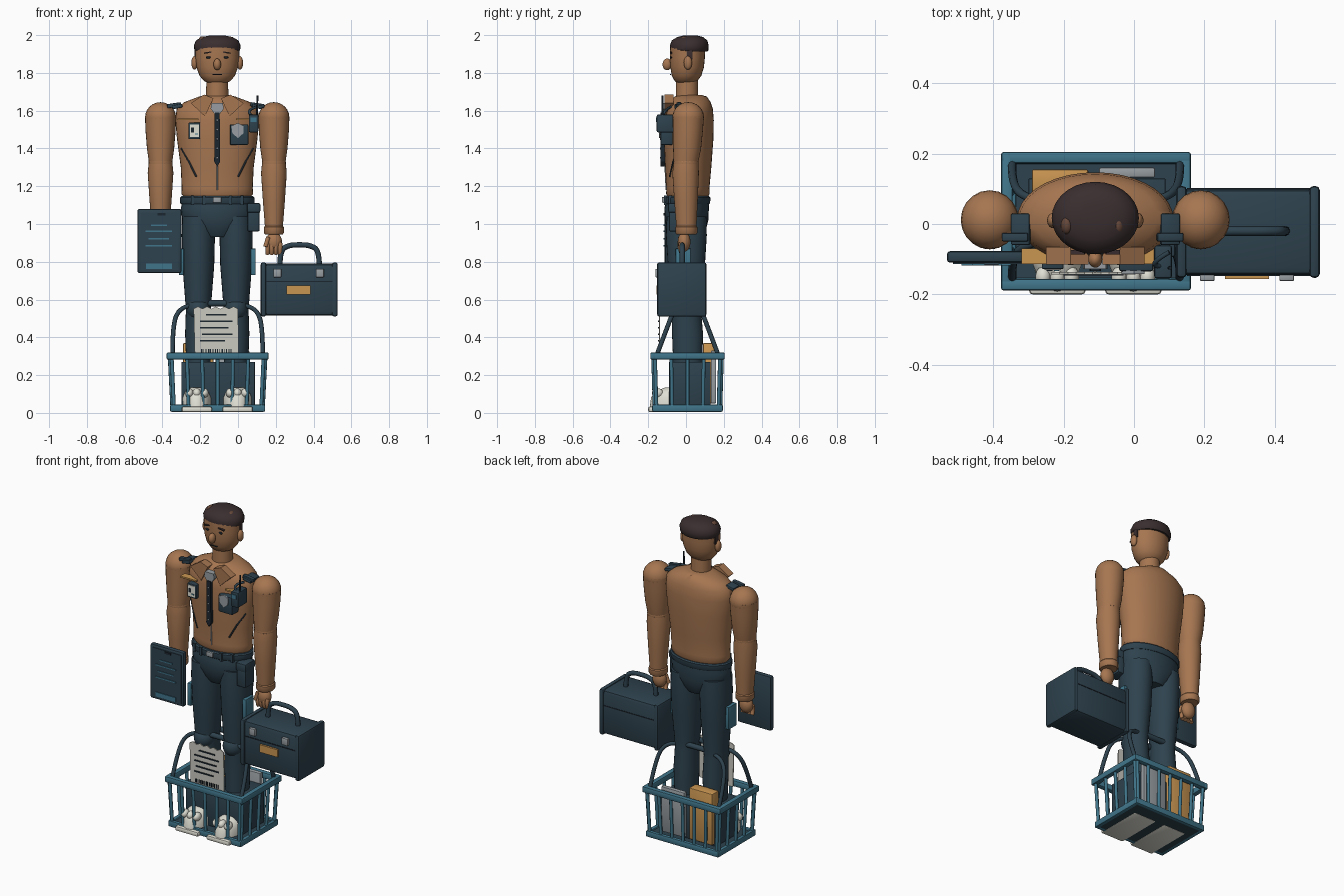
import bpy, bmesh, math
from mathutils import Vector

CX = -0.11  # centre line of the figure


def mat(name, r, g, b):
    m = bpy.data.materials.new(name)
    lin = [((c / 255 + 0.055) / 1.055) ** 2.4 for c in (r, g, b)]
    m.diffuse_color = (*lin, 1)
    return m


TAN = mat("tan", 166, 118, 81)
NAVY = mat("navy", 46, 66, 78)
TEAL = mat("teal", 64, 117, 138)
WHITE = mat("off_white", 224, 223, 212)
PAPER = mat("paper", 203, 202, 192)
GOLD = mat("gold", 202, 150, 82)
HAIR = mat("hair_dark", 58, 46, 47)
CURL = mat("hair_brown", 102, 72, 58)
GREY = mat("grey", 152, 158, 162)
INK = mat("ink", 28, 38, 46)


def finish(name, bm, m, smooth=True):
    bmesh.ops.recalc_face_normals(bm, faces=bm.faces)
    me = bpy.data.meshes.new(name)
    bm.to_mesh(me)
    bm.free()
    me.materials.append(m)
    o = bpy.data.objects.new(name, me)
    bpy.context.collection.objects.link(o)
    if smooth:
        bpy.ops.object.select_all(action='DESELECT')
        o.select_set(True)
        bpy.context.view_layer.objects.active = o
        bpy.ops.object.shade_smooth_by_angle(angle=math.radians(40))
    return o


def box(name, x0, x1, y0, y1, z0, z1, m, bevel=0.0, rot=(0, 0, 0)):
    bm = bmesh.new()
    bmesh.ops.create_cube(bm, size=1)
    for v in bm.verts:
        v.co = Vector((v.co.x * (x1 - x0), v.co.y * (y1 - y0), v.co.z * (z1 - z0)))
    if bevel:
        bmesh.ops.bevel(bm, geom=bm.edges[:], offset=bevel, segments=2, affect='EDGES', profile=0.5)
    o = finish(name, bm, m, bevel > 0)
    o.location = ((x0 + x1) / 2, (y0 + y1) / 2, (z0 + z1) / 2)
    o.rotation_euler = rot
    return o


def ball(name, c, r, m):
    bm = bmesh.new()
    bmesh.ops.create_uvsphere(bm, u_segments=20, v_segments=12, radius=1)
    for v in bm.verts:
        v.co = Vector((v.co.x * r[0] + c[0], v.co.y * r[1] + c[1], v.co.z * r[2] + c[2]))
    return finish(name, bm, m)


def loft(name, rings, m, n=28):
    """Stack of elliptical rings (z, cx, cy, rx, ry)."""
    bm = bmesh.new()
    loops = [[bm.verts.new((cx + rx * math.cos(2 * math.pi * i / n), cy + ry * math.sin(2 * math.pi * i / n), z))
              for i in range(n)] for z, cx, cy, rx, ry in rings]
    for a, b in zip(loops, loops[1:]):
        for i in range(n):
            bm.faces.new((a[i], a[(i + 1) % n], b[(i + 1) % n], b[i]))
    bm.faces.new(loops[0])
    bm.faces.new(loops[-1])
    return finish(name, bm, m)


def tube(name, pts, r, m, smooth=False):
    cu = bpy.data.curves.new(name, 'CURVE')
    cu.dimensions, cu.bevel_depth, cu.bevel_resolution, cu.use_fill_caps = '3D', r, 2, True
    sp = cu.splines.new('NURBS' if smooth else 'POLY')
    sp.points.add(len(pts) - 1)
    for p, q in zip(sp.points, pts):
        p.co = (*q, 1)
    if smooth:
        sp.order_u, sp.use_endpoint_u, sp.resolution_u = 3, True, 6
    cu.materials.append(m)
    o = bpy.data.objects.new(name, cu)
    bpy.context.collection.objects.link(o)
    return o


def poly(name, pts, y, depth, m):
    """Flat plate from an x-z outline."""
    bm = bmesh.new()
    f = bm.faces.new([bm.verts.new((x, y, z)) for x, z in pts])
    new = bmesh.ops.extrude_face_region(bm, geom=[f])["geom"]
    bmesh.ops.translate(bm, vec=(0, depth, 0), verts=[v for v in new if isinstance(v, bmesh.types.BMVert)])
    return finish(name, bm, m, False)


# Torso
TORSO = [(1.14, .01, .175, .105), (1.16, .01, .19, .115), (1.19, .01, .188, .114), (1.3, .012, .193, .122),
         (1.45, .014, .213, .131), (1.55, .015, .222, .132), (1.61, .017, .215, .125), (1.645, .02, .175, .11),
         (1.675, .025, .095, .085), (1.682, .025, .06, .06)]
loft("torso", [(z, CX, y, rx, ry) for z, y, rx, ry in TORSO], TAN, 36)


def chest(x, z):
    """Front surface of the torso at x, z."""
    for a, b in zip(TORSO, TORSO[1:]):
        if a[0] <= z <= b[0]:
            t = (z - a[0]) / (b[0] - a[0])
            cy, rx, ry = [a[i] + t * (b[i] - a[i]) for i in (1, 2, 3)]
            return cy - ry * math.sqrt(max(0, 1 - ((x - CX) / rx) ** 2))
    return -.1


# Neck, head, ears, hair
loft("neck", [(1.64, CX, .005, .06, .06), (1.78, CX, .005, .057, .057)], TAN)
loft("head", [(1.745, CX, -.005, .045, .04), (1.757, CX, 0, .07, .06), (1.785, CX, .003, .094, .078),
              (1.83, CX, .006, .11, .089), (1.88, CX, .007, .116, .093), (1.94, CX, .009, .116, .093)], TAN)
loft("hair", [(1.912, CX, .022, .113, .09), (1.92, CX, .018, .121, .1), (1.945, CX, .017, .124, .103),
              (1.972, CX, .019, .112, .094), (1.99, CX, .022, .08, .068), (1.998, CX, .022, .04, .035)], HAIR)
for i, x in enumerate((-.19, -.155, -.115, -.08, -.045)):
    ball("curl", (x, -.002 + .004 * (i % 2), 1.972), (.018, .028 - .008 * (i == 2), .022), CURL)
ball("nose", (CX, -.1, 1.845), (.02, .024, .031), TAN)
box("mouth", CX - .024, CX + .024, -.086, -.08, 1.79, 1.794, INK)
for s in (-1, 1):
    ball("ear", (CX + s * .12, .01, 1.853), (.017, .022, .036), TAN)
    box("sideburn", CX + s * .112 - .007, CX + s * .112 + .007, .005, .035, 1.87, 1.925, HAIR, .004)
    ball("eye", (CX + s * .047, -.08, 1.882), (.013, .006, .006), INK)
    box("eyebrow", CX + s * .05 - .02, CX + s * .05 + .02, -.086, -.074, 1.904, 1.911, HAIR, 0, (0, s * .15, 0))

# Arms and hands
for s in (-1, 1):
    ax = CX + s * .3
    ball("shoulder", (ax, .012, 1.565), (.082, .084, .08), TAN)
    loft("upper_arm", [(1.57, ax, .012, .082, .083), (1.5, ax, .01, .08, .08), (1.4, ax, .006, .072, .074),
                       (1.33, ax, 0, .062, .066)], TAN)
    ball("elbow", (ax, 0, 1.325), (.064, .067, .045), TAN)
    loft("forearm", [(1.32, ax, 0, .063, .066), (1.27, ax, -.002, .068, .07), (1.12, ax, 0, .058, .062),
                     (.98, ax, .002, .047, .053)], TAN)
    loft("cuff", [(.945, ax, .002, .047, .052), (.953, ax, .002, .053, .058), (.983, ax, .002, .053, .058),
                  (.99, ax, .002, .047, .052)], TAN)
    ball("palm", (ax, -.01, .905), (.043, .034, .052), TAN)
    for i in range(4):
        x = ax - .033 + .022 * i
        tube("finger", [(x, -.025, .9), (x, -.036, .87), (x, -.02, .842)], .012, TAN, True)
    tube("thumb", [(ax - s * .03, -.03, .93), (ax - s * .045, -.035, .88)], .012, TAN)
    # Shoulder straps
    box("epaulet", CX + s * .212 - .028, CX + s * .212 + .028, -.06, .03, 1.612, 1.632, NAVY, .006, (0, s * .2, 0))
    box("epaulet_tab", CX + s * .22 - .045, CX + s * .22 + .03, -.05, -.025, 1.618, 1.64, NAVY, .005, (0, s * .15, 0))
    # Collar wings, pocket trims, slanted pockets
    poly("collar", [(CX + s * a, b) for a, b in ((.02, 1.665), (.07, 1.685), (.14, 1.64), (.065, 1.57))],
         -.115, .05, TAN)
    box("pocket_trim", CX + s * .155 - .055, CX + s * .155 + .055, -.114, -.07, 1.55, 1.559, GOLD)
    ends = [(CX + s * .19, 1.4), (CX + s * .15, 1.33), (CX + s * .11, 1.25)]
    tube("pocket_slit", [(x, chest(x, z), z) for x, z in ends], .005, INK)

# Tie and placket
poly("tie_knot", [(CX - .03, 1.64), (CX + .03, 1.64), (CX + .035, 1.61), (CX, 1.565), (CX - .035, 1.61)],
     -.128, .04, GREY)
poly("tie", [(CX - .013, 1.59), (CX + .013, 1.59), (CX + .016, 1.33), (CX, 1.305), (CX - .016, 1.33)],
     -.134, .03, INK)
for i in range(5):
    ball("button", (CX, -.135, 1.35 + i * .05), (.005, .003, .005), GREY)
tube("placket_seam", [(CX, chest(CX, z), z) for z in (1.31, 1.25, 1.18)], .004, GREY)

# Badges and radio
box("name_badge", -.262, -.2, -.128, -.08, 1.45, 1.537, NAVY, .004)
box("badge_card", -.255, -.207, -.131, -.127, 1.46, 1.528, WHITE)
box("badge_photo", -.248, -.232, -.134, -.13, 1.485, 1.51, INK)
box("badge_text", -.228, -.213, -.134, -.13, 1.473, 1.48, TEAL)
box("chest_pouch", -.043, .055, -.135, -.07, 1.418, 1.528, NAVY, .008)
poly("shield", [(-.035, 1.52), (0, 1.535), (.03, 1.52), (.028, 1.48), (0, 1.455), (-.03, 1.48)], -.142, .01, GREY)
box("radio", .057, .108, -.155, -.06, 1.485, 1.58, NAVY, .008)
box("radio_screen", .067, .098, -.158, -.154, 1.54, 1.565, TEAL)
tube("antenna", [(.1, -.125, 1.57), (.103, -.125, 1.68)], .005, INK)
tube("radio_cord", [(.08, -.12, 1.57), (.03, -.12, 1.6), (.1, -.08, 1.62)], .007, NAVY, True)

# Hips, belt, legs
loft("hips", [(.93, CX, .005, .09, .08), (.965, CX, .004, .13, .1), (1.02, CX, .003, .185, .115),
              (1.08, CX, .003, .192, .118), (1.13, CX, .008, .186, .112)], NAVY)
loft("belt", [(1.105, CX, .005, .192, .118), (1.112, CX, .005, .197, .123), (1.14, CX, .006, .197, .123),
              (1.147, CX, .006, .19, .116)], NAVY)
box("buckle", CX - .022, CX + .022, -.128, -.11, 1.113, 1.142, GREY, .003)
for i in (-.13, -.07, .07, .13):
    y = .005 - .123 * math.sqrt(1 - (i / .197) ** 2)
    box("belt_loop", CX + i - .008, CX + i + .008, y - .006, y + .012, 1.1, 1.15, NAVY)
box("hip_pouch", .05, .115, -.09, .0, .96, 1.105, NAVY, .01)
box("hip_pouch_flap", .048, .118, -.094, .003, 1.06, 1.11, NAVY, .008)
for s in (-1, 1):
    lx = CX + s * .1
    loft("leg", [(1.04, lx, .003, .085, .105), (.94, lx, .002, .088, .108), (.78, lx, .002, .084, .098),
                 (.6, lx, 0, .07, .082), (.54, lx, .002, .066, .078), (.42, lx, .008, .07, .082),
                 (.2, lx, .01, .062, .075), (.05, lx, .01, .065, .078)], NAVY)
    ball("knee", (lx, -.025, .55), (.062, .07, .065), NAVY)
    box("thigh_card", CX + s * .19 - .013, CX + s * .19 + .013, -.055, .025, .73, .87, TEAL, .004)
    # Shoes
    fx = CX + s * .108
    box("sole", fx - .08, fx + .08, -.2, .1, .004, .034, WHITE, .01)
    loft("shoe", [(.03, fx, -.06, .076, .132), (.08, fx, -.055, .078, .13), (.112, fx, -.05, .066, .115),
                  (.135, fx, -.03, .045, .08)], WHITE)
    for d in (-.04, 0, .04):
        ball("toe_ridge", (fx + d, -.15, .105), (.022, .03, .025), WHITE)

# Basket
BX, BY = -.108, .008
box("basket_floor", BX - .24, BX + .24, BY - .175, BY + .175, .008, .035, NAVY)
for z0, z1, hx, hy, w in ((.282, .32, .27, .197, .033), (.006, .045, .252, .187, .025)):
    for s in (-1, 1):
        y, x = BY + s * (hy - w / 2), BX + s * (hx - w / 2)
        box("basket_rail", BX - hx, BX + hx, y - w / 2, y + w / 2, z0, z1, TEAL, .008)
        box("basket_rail", x - w / 2, x + w / 2, BY - hy, BY + hy, z0, z1, TEAL, .008)
for s in (-1, 1):
    for i in range(-3, 4):
        tube("basket_bar", [(BX + i * .077, BY + s * .174, .03), (BX + i * .081, BY + s * .182, .3)], .01, TEAL)
    for i in range(-2, 3):
        tube("basket_bar", [(BX + s * .24, BY + i * .082, .03), (BX + s * .254, BY + i * .086, .3)], .01, TEAL)
    # Swinging handles
    path = [(-.238, .165, .3), (-.24, .12, .42), (-.215, .07, .55), (-.1, .045, .58),
            (.1, .045, .58), (.215, .07, .55), (.24, .12, .42), (.238, .165, .3)]
    tube("basket_handle", [(BX + x, BY + s * y, z) for x, y, z in path], .012, NAVY, True)
    tube("handle_grip", [(BX - .07, BY + s * .045, .58), (BX + .07, BY + s * .045, .58)], .017, NAVY)

# Goods in the basket
box("dark_carton", -.3, .09, -.09, .13, .035, .27, NAVY, .005)
box("gold_carton", -.29, -.13, .09, .155, .05, .37, GOLD, .005)
box("grey_packet", -.1, .06, .132, .16, .05, .33, GREY, .005)

# Receipt with a zigzag top
zig = [(-.235 + .0235 * i, .555 + (.008 if i % 2 else -.004)) for i in range(11)]
poly("receipt", [(-.228, .29), (.004, .29)] + zig[::-1], -.143, .006, PAPER)
for i, (a, b) in enumerate(((.06, .17), (.03, .2), (.03, .18), (.04, .2), (.03, .16))):
    box("receipt_line", -.23 + a, -.23 + b, -.147, -.142, .515 - i * .034, .523 - i * .034, INK)
for i in range(14):
    box("barcode", -.195 + i * .012, -.195 + i * .012 + .004 + .003 * (i % 3 == 0), -.147, -.142, .315, .338, INK)

# Briefcase
box("case_body", .125, .52, -.145, .1, .515, .79, NAVY, .02)
for x in (.12, .498):
    box("case_band", x, x + .03, -.153, .108, .51, .797, NAVY, .012)
box("case_lid_seam", .15, .5, -.148, .102, .692, .698, INK)
for x in (.187, .413):
    box("clasp", x, x + .042, -.162, -.14, .718, .762, GREY, .004)
box("case_label", .258, .383, -.157, -.143, .628, .675, GOLD)
tube("case_handle", [(.222, -.02, .78), (.222, -.02, .86), (.27, -.02, .888), (.325, -.02, .89),
                     (.38, -.02, .888), (.43, -.02, .86), (.43, -.02, .78)], .014, NAVY, True)

# Clipboard
box("clipboard", -.532, -.3, -.11, -.077, .74, 1.08, NAVY, .01)
box("clipboard_page", -.515, -.315, -.114, -.109, .757, 1.062, NAVY)
box("clip", -.425, -.385, -.118, -.112, 1.045, 1.058, INK)
for a, b, z in ((-.46, -.375, .99), (-.49, -.35, .957), (-.475, -.365, .918), (-.49, -.35, .88)):
    box("page_line", a, b, -.118, -.113, z, z + .008, TEAL)
box("page_stamp", -.487, -.35, -.118, -.113, .762, .79, TEAL)
